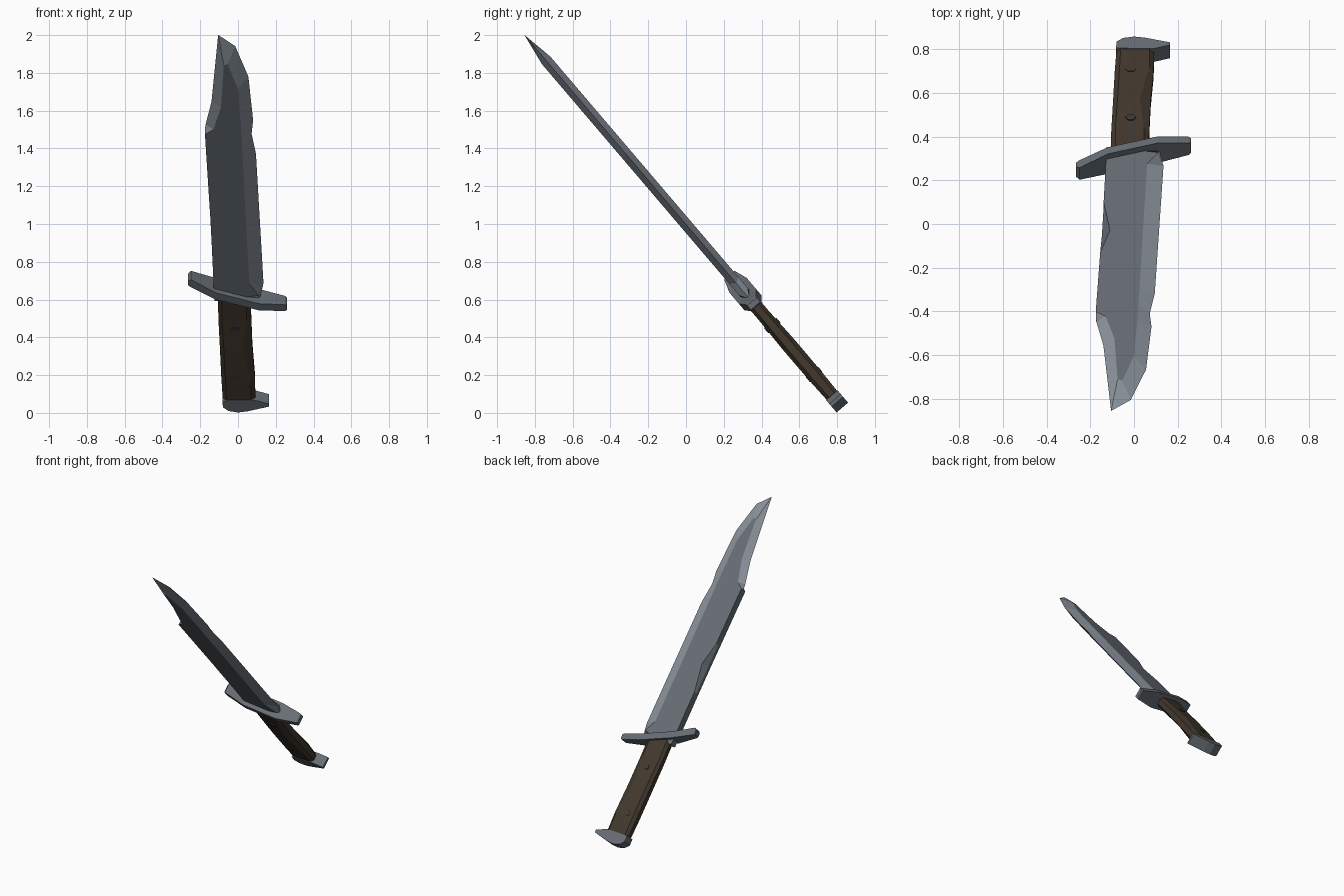
import bpy, bmesh, math

if "Cube" in bpy.data.objects:
    bpy.data.objects.remove(bpy.data.objects["Cube"])

# knife frame: x = width, t = along the blade, w = thickness
S, C = 0.649, 0.7608


def place(x, t, w):
    return (x, 0.298 - S * t + C * w, 0.649 + C * t + S * w)


def material(name, color):
    m = bpy.data.materials.new(name)
    m.diffuse_color = (*color, 1)
    m.use_nodes = True
    m.node_tree.nodes["Principled BSDF"].inputs["Base Color"].default_value = m.diffuse_color
    return m


steel = material("dark steel", (0.135, 0.155, 0.175))
edge_steel = material("honed steel", (0.25, 0.285, 0.325))
brown = material("dark brown grip", (0.055, 0.04, 0.027))


def build(name, points, faces, mats, indices=None):
    me = bpy.data.meshes.new(name)
    me.from_pydata([place(*p) for p in points], [], faces)
    for m in mats:
        me.materials.append(m)
    if indices:
        for p, i in zip(me.polygons, indices):
            p.material_index = i
    bm = bmesh.new()
    bm.from_mesh(me)
    bmesh.ops.recalc_face_normals(bm, faces=bm.faces)
    bm.to_mesh(me)
    bm.free()
    ob = bpy.data.objects.new(name, me)
    bpy.context.collection.objects.link(ob)
    return ob


def loft(name, rings, mat):
    n = len(rings[0])
    pts = [p for r in rings for p in r]
    faces = [(k * n + i, k * n + (i + 1) % n, (k + 1) * n + (i + 1) % n, (k + 1) * n + i)
             for k in range(len(rings) - 1) for i in range(n)]
    faces += [tuple(range(n)), tuple(range(len(pts) - n, len(pts)))]
    return build(name, pts, faces, [mat])


# blade: outer edge (x, t) paired with the flat's border (x, t)
pairs = [
    ((-.125, -.05), (-.125, -.05)), ((-.139, .34), (-.139, .34)),
    ((-.147, .54), (-.147, .54)), ((-.155, .70), (-.155, .70)),
    ((-.175, 1.11), (-.175, 1.11)), ((-.172, 1.15), (-.13, 1.145)),
    ((-.14, 1.316), (-.09, 1.30)), ((-.105, 1.777), (-.075, 1.59)),
    ((-.015, 1.70), (-.055, 1.60)), ((.055, 1.487), (0, 1.425)),
    ((.08, 1.184), (.015, 1.18)), ((.072, 1.09), (.02, 1.07)),
    ((.095, .95), (.025, .94)), ((.135, .05), (.06, .07)),
    ((.115, -.06), (.11, -.01)),
]
n = len(pairs)
H = 0.03
pts = [(*o, 0) for o, _ in pairs]
pts += [(*i, -H) for _, i in pairs] + [(*i, H) for _, i in pairs]
pts[2 * n + 2] = (-.11, .54, H)  # nick in the spine
faces, idx = [], []
for side in (n, 2 * n):
    faces.append(tuple(range(side, side + n)))
    idx.append(0)
    for i in range(n):
        j = (i + 1) % n
        faces.append((i, j, side + j, side + i))
        idx.append(1 if 4 <= i <= 13 else 0)
build("blade", pts, faces, [steel, edge_steel], idx)

# guard: skewed crossbar, x, lower t, upper t, half thickness
loft("guard", [[(x, a, -w), (x, a, w), (x, b, w), (x, b, -w)] for x, a, b, w in (
    (-.265, .062, .09, .03), (-.25, .052, .105, .036), (-.12, -.012, .035, .06),
    (.11, -.088, -.042, .06), (.25, -.114, -.07, .036), (.26, -.108, -.078, .032))], steel)

# grip: chamfered sections, t, left, right, flat left, flat right, half thickness
loft("grip", [[(l, t, -w * .5), (fl, t, -w), (fr, t, -w), (r, t, -w * .5),
               (r, t, w * .5), (fr, t, w), (fl, t, w), (l, t, w * .5)]
              for t, l, r, fl, fr, w in (
    (-.03, -.106, .068, -.085, .045, .036), (-.18, -.104, .07, -.085, .045, .036),
    (-.38, -.096, .076, -.075, .027, .041), (-.60, -.088, .09, -.066, .07, .04),
    (-.75, -.08, .092, -.06, .07, .036))], brown)

# rivets: small flat studs on both sides
for k, t in enumerate((-.245, -.585)):
    for s in (-1, 1):
        loft(f"rivet_{k}_{'front' if s < 0 else 'back'}",
             [[(-.015 + .024 * math.cos(a * math.tau / 6), t + .02 * math.sin(a * math.tau / 6), w * s)
               for a in range(6)] for w in (.03, .043)], brown)

# pommel: hooked cap
cap = [(-.082, -.735), (-.08, -.78), (-.05, -.806), (0, -.816), (.05, -.808),
       (.165, -.775), (.165, -.757), (.088, -.73)]
loft("pommel", [[(x, t, w) for x, t in cap] for w in (-.04, .04)], steel)
